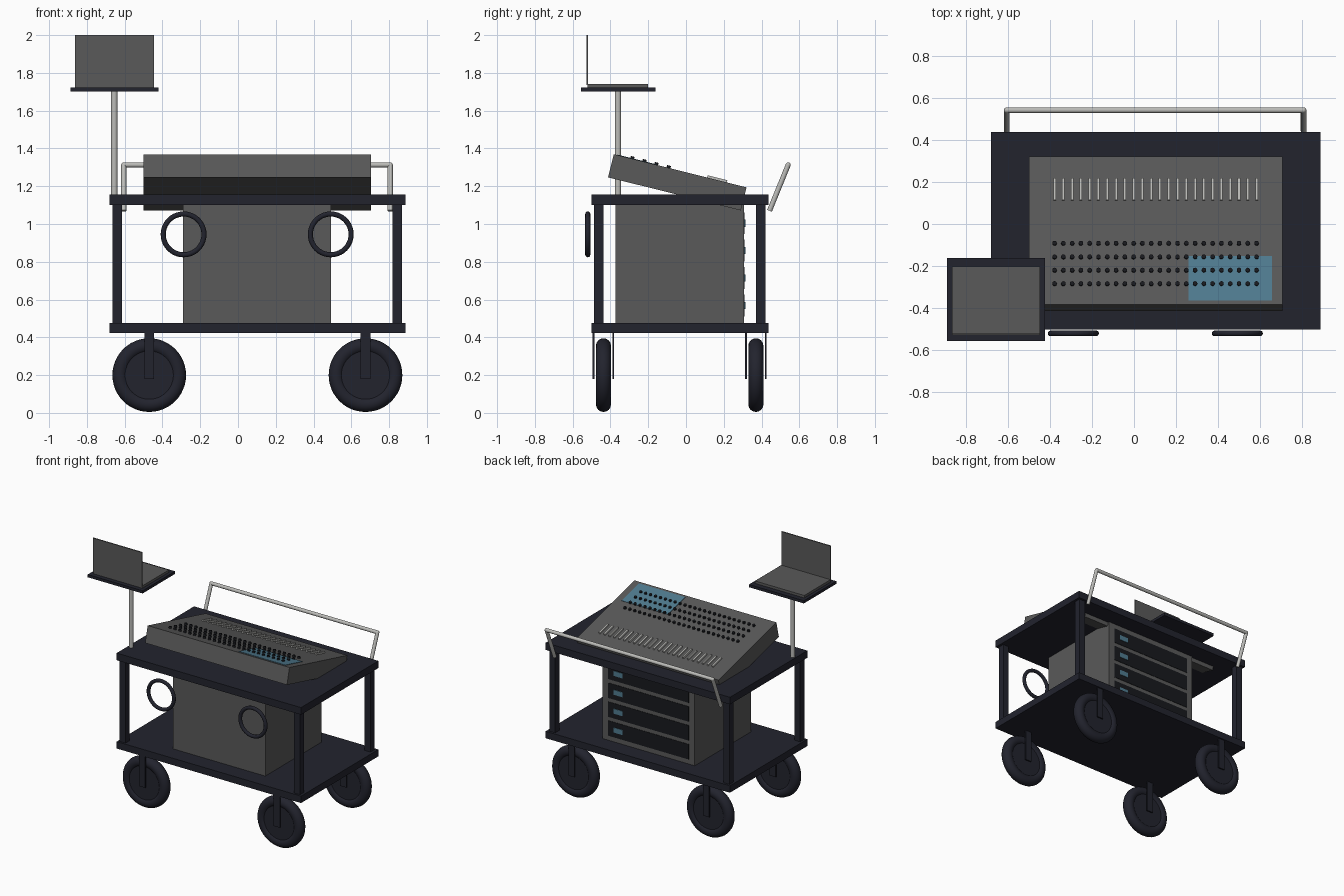
import bpy, bmesh, math
from mathutils import Matrix, Vector

if "Cube" in bpy.data.objects:
    bpy.data.objects.remove(bpy.data.objects["Cube"])


def material(name, rgb):
    m = bpy.data.materials.new(name)
    m.diffuse_color = (*rgb, 1)
    m.use_nodes = True
    m.node_tree.nodes["Principled BSDF"].inputs["Base Color"].default_value = m.diffuse_color
    return m


NAVY = material("dark_navy", (0.016, 0.017, 0.027))
GREY = material("mid_grey", (0.1, 0.1, 0.1))
BLACK = material("black", (0.009, 0.01, 0.013))
METAL = material("light_metal", (0.5, 0.5, 0.48))
BLUE = material("screen_blue", (0.08, 0.2, 0.28))


def finish(name, bm, mat, matrix=None, smooth=False):
    bmesh.ops.recalc_face_normals(bm, faces=bm.faces)
    me = bpy.data.meshes.new(name)
    for f in bm.faces:
        f.smooth = smooth
    bm.to_mesh(me)
    bm.free()
    me.materials.append(mat)
    ob = bpy.data.objects.new(name, me)
    bpy.context.collection.objects.link(ob)
    if matrix:
        ob.matrix_world = matrix
    if smooth:
        bpy.ops.object.select_all(action='DESELECT')
        ob.select_set(True)
        bpy.context.view_layer.objects.active = ob
        bpy.ops.object.shade_smooth_by_angle(angle=math.radians(40))
    return ob


def add_box(bm, x, y, z):
    c = [(a + b) / 2 for a, b in (x, y, z)]
    s = [b - a for a, b in (x, y, z)]
    bmesh.ops.create_cube(bm, size=1, matrix=Matrix.Translation(c) @ Matrix.Diagonal((*s, 1)))


def box(name, x, y, z, mat, matrix=None):
    bm = bmesh.new()
    add_box(bm, x, y, z)
    return finish(name, bm, mat, matrix)


def add_rod(bm, a, b, r, n=16):
    a, b = Vector(a), Vector(b)
    d = b - a
    rot = d.to_track_quat('Z', 'Y').to_matrix().to_4x4()
    bmesh.ops.create_cone(bm, cap_ends=True, segments=n, radius1=r, radius2=r,
                          depth=d.length, matrix=Matrix.Translation((a + b) / 2) @ rot)


def add_torus(bm, c, major, minor, n=48, k=16):
    # ring whose axis runs along y
    rows = []
    for i in range(n):
        t = 2 * math.pi * i / n
        row = []
        for j in range(k):
            p = 2 * math.pi * j / k
            r = major + minor * math.cos(p)
            row.append(bm.verts.new((c[0] + r * math.cos(t), c[1] + minor * math.sin(p),
                                     c[2] + r * math.sin(t))))
        rows.append(row)
    for i in range(n):
        a, b = rows[i], rows[(i + 1) % n]
        for j in range(k):
            bm.faces.new((a[j], a[(j + 1) % k], b[(j + 1) % k], b[j]))


# cart decks
box("top_deck", (-0.68, 0.886), (-0.501, 0.438), (1.1, 1.155), NAVY)
box("bottom_deck", (-0.68, 0.886), (-0.501, 0.438), (0.422, 0.475), NAVY)

# posts, wheels and forks at the four corners
for sx, px, wx in (("left", -0.64, -0.47), ("right", 0.842, 0.675)):
    for sy, py in (("front", -0.461), ("rear", 0.396)):
        box(f"{sy}_{sx}_post", (px - 0.025, px + 0.025), (py - 0.025, py + 0.025), (0.47, 1.11), NAVY)
    for sy, wy in (("front", -0.437), ("rear", 0.37)):
        bm = bmesh.new()
        add_torus(bm, (wx, wy, 0.2), 0.155, 0.04)
        add_rod(bm, (wx, wy - 0.029, 0.2), (wx, wy + 0.029, 0.2), 0.14, 48)
        finish(f"{sy}_{sx}_wheel", bm, NAVY, smooth=True)
        bm = bmesh.new()
        for s in (-1, 1):
            y = wy + s * 0.052
            add_box(bm, (wx - 0.026, wx + 0.026), (y - 0.005, y + 0.005), (0.18, 0.43))
        finish(f"{sy}_{sx}_fork", bm, NAVY)

# equipment rack with four units facing the rear
box("rack_case", (-0.29, 0.493), (-0.373, 0.308), (0.475, 1.1), GREY)
for i in range(4):
    z = 0.569 + i * 0.145
    box(f"rack_unit_{i + 1}", (-0.24, 0.443), (0.3, 0.311), (z - 0.058, z + 0.058), BLACK)
    box(f"rack_display_{i + 1}", (0.32, 0.395), (0.308, 0.315), (z - 0.019, z + 0.019), BLUE)

# tilted mixing console
T = Matrix.Translation((0.1025, -0.046, 1.2205)) @ Matrix.Rotation(math.radians(-14), 4, 'X')
TOP = 0.063
box("console_body", (-0.6025, 0.6025), (-0.362, 0.362), (-TOP, TOP), GREY, T)
box("console_screen", (0.1575, 0.5525), (-0.343, -0.127), (TOP - 0.002, TOP + 0.003), BLUE, T)
columns = [-0.48 + 0.96 * i / 23 for i in range(24)]
bm = bmesh.new()
for x in columns:
    for v in (-0.064, -0.131, -0.196, -0.262):
        add_rod(bm, (x, v, TOP - 0.002), (x, v, TOP + 0.013), 0.0105, 12)
finish("console_knobs", bm, BLACK, T, smooth=True)
bm = bmesh.new()
for x in columns:
    add_box(bm, (x - 0.006, x + 0.006), (0.147, 0.254), (TOP - 0.002, TOP + 0.012))
finish("console_faders", bm, METAL, T)

# rear push handle
bm = bmesh.new()
ends = []
for x in (-0.605, 0.806):
    top = (x, 0.541, 1.313)
    add_rod(bm, (x, 0.442, 1.07), top, 0.0135)
    bmesh.ops.create_uvsphere(bm, u_segments=16, v_segments=10, radius=0.0135,
                              matrix=Matrix.Translation(top))
    ends.append(top)
add_rod(bm, ends[0], ends[1], 0.0135)
finish("push_handle", bm, METAL, smooth=True)

# cable hanger rings on the front
for side, x in (("left", -0.288), ("right", 0.491)):
    bm = bmesh.new()
    add_torus(bm, (x, -0.52, 0.945), 0.108, 0.0135, 40, 12)
    finish(f"{side}_hanger_ring", bm, NAVY, smooth=True)

# laptop stand and laptop
bm = bmesh.new()
add_rod(bm, (-0.655, -0.36, 1.15), (-0.655, -0.36, 1.705), 0.017)
finish("stand_pole", bm, METAL, smooth=True)
box("stand_tray", (-0.888, -0.422), (-0.555, -0.162), (1.702, 1.723), NAVY)
box("laptop_base", (-0.864, -0.446), (-0.522, -0.201), (1.723, 1.742), GREY)
box("laptop_lid", (-0.864, -0.446), (-0.528, -0.519), (1.735, 2.0), GREY)
